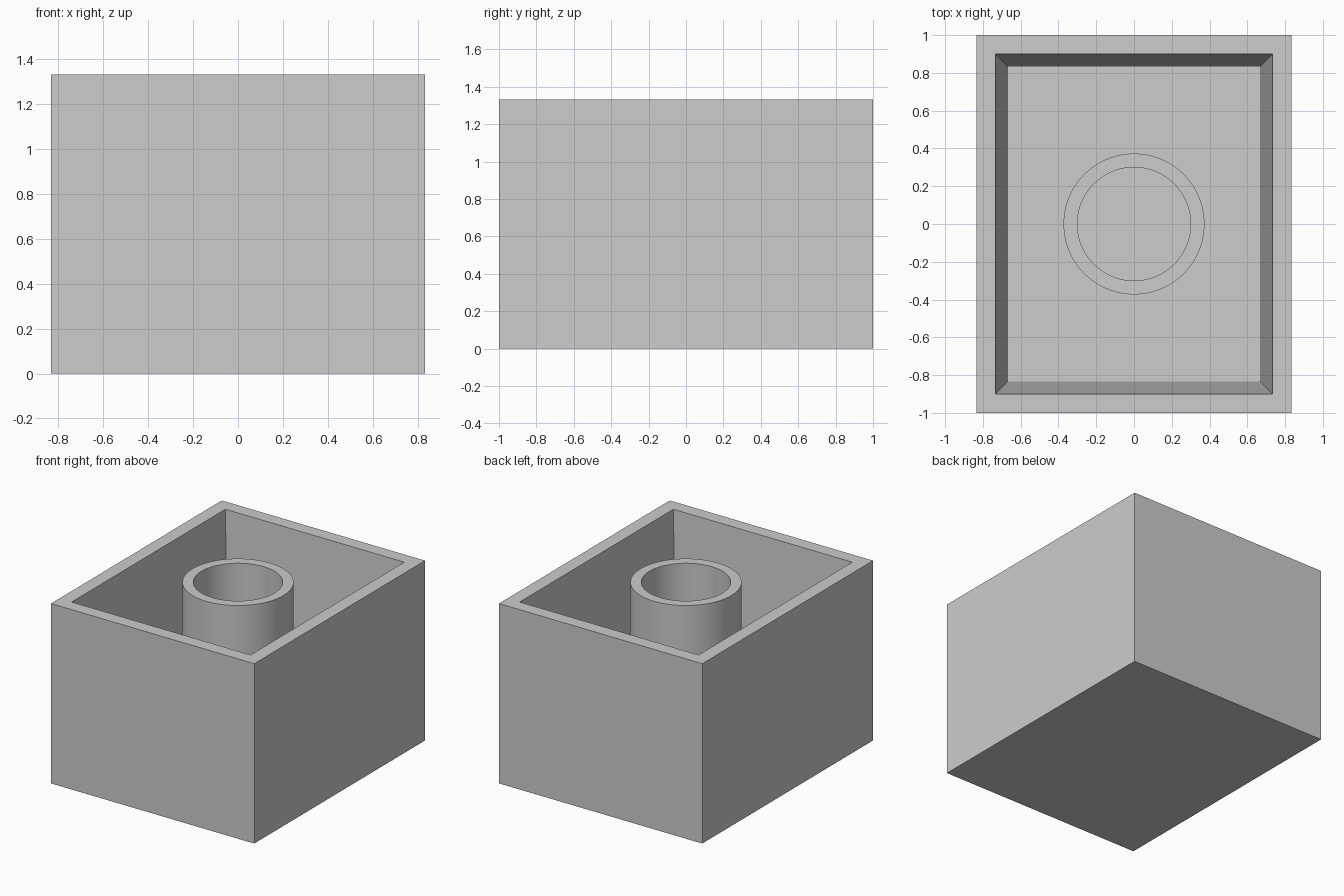
import bpy
import bmesh
from math import pi
from mathutils import Vector

WIDTH, DEPTH, HEIGHT = 1.667, 2.0, 1.333
RIM = 0.1            # wall thickness at the top
TAPER = 0.067        # extra wall thickness at the floor
FLOOR = 0.1
TUBE_OUTER, TUBE_INNER = 0.373, 0.3

if "Cube" in bpy.data.objects:
    bpy.data.objects.remove(bpy.data.objects["Cube"])

grey = bpy.data.materials.new("plain grey")
grey.use_nodes = True
colour = (0.605, 0.605, 0.605, 1)
grey.diffuse_color = colour
grey.node_tree.nodes["Principled BSDF"].inputs["Base Color"].default_value = colour


def add_object(name, bm):
    bmesh.ops.recalc_face_normals(bm, faces=bm.faces)
    mesh = bpy.data.meshes.new(name)
    bm.to_mesh(mesh)
    bm.free()
    mesh.materials.append(grey)
    obj = bpy.data.objects.new(name, mesh)
    bpy.context.collection.objects.link(obj)
    return obj


# Open box: inset the top, then sink it with tapering inner walls
bm = bmesh.new()
bmesh.ops.create_cube(bm, size=1)
bmesh.ops.scale(bm, vec=(WIDTH, DEPTH, HEIGHT), verts=bm.verts)
bmesh.ops.translate(bm, vec=(0, 0, HEIGHT / 2), verts=bm.verts)
top = max(bm.faces, key=lambda f: f.calc_center_median().z)
for thickness in (RIM, TAPER):
    bmesh.ops.inset_region(bm, faces=[top], thickness=thickness,
                           use_even_offset=True)
for v in top.verts:
    v.co.z = FLOOR
add_object("open_box", bm)

# Central tube: a wall profile turned around the vertical axis
bm = bmesh.new()
profile = [(TUBE_OUTER, FLOOR), (TUBE_OUTER, HEIGHT),
           (TUBE_INNER, HEIGHT), (TUBE_INNER, FLOOR)]
verts = [bm.verts.new((r, 0, z)) for r, z in profile]
edges = [bm.edges.new(pair) for pair in zip(verts, verts[1:])]
bmesh.ops.spin(bm, geom=verts + edges, cent=(0, 0, 0), axis=Vector((0, 0, 1)),
               angle=2 * pi, steps=96, use_merge=True)
bmesh.ops.remove_doubles(bm, verts=bm.verts, dist=0.0001)
tube = add_object("centre_tube", bm)

bpy.ops.object.select_all(action="DESELECT")
tube.select_set(True)
bpy.context.view_layer.objects.active = tube
bpy.ops.object.shade_smooth_by_angle(angle=pi / 6)
